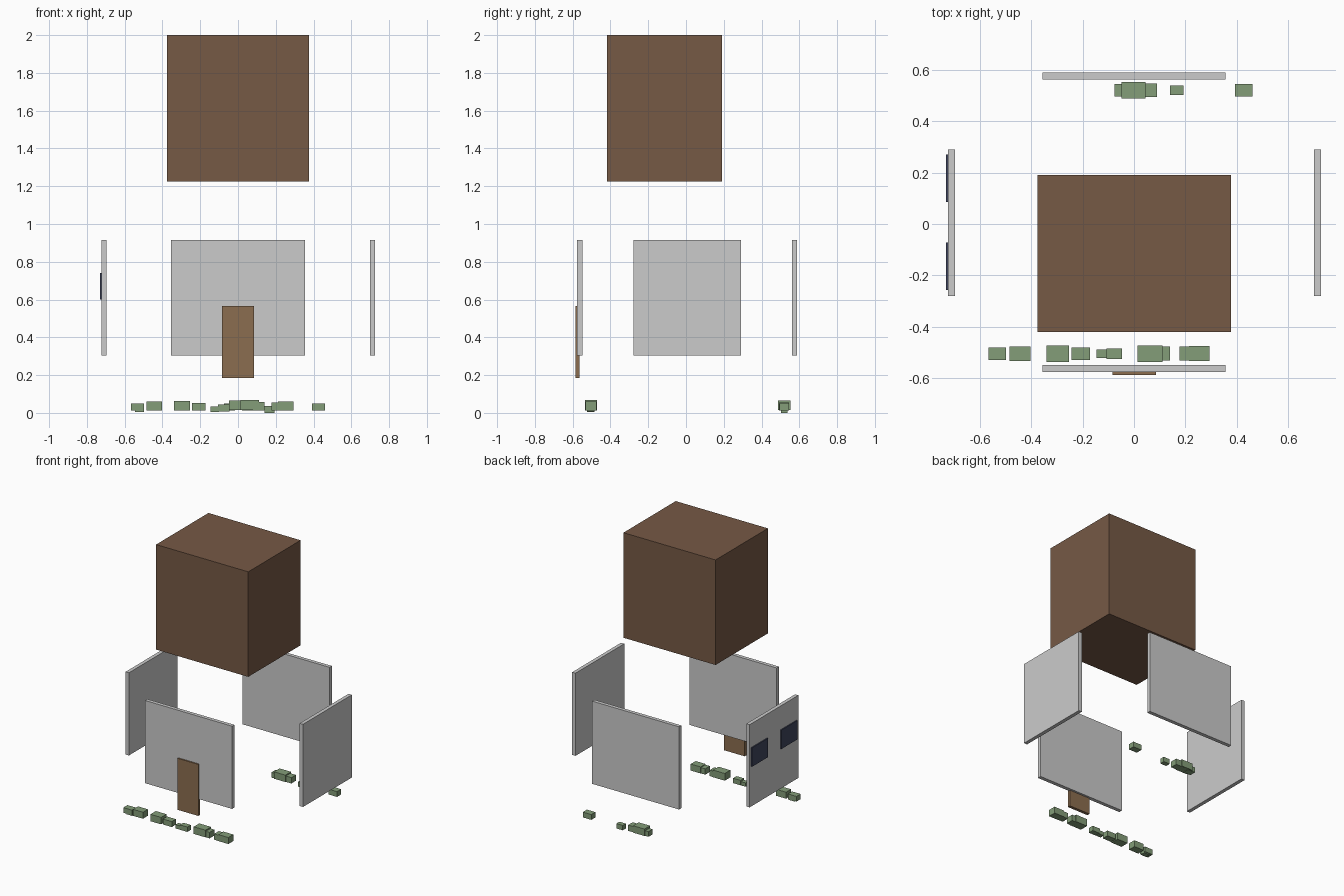
import bpy


def material(name, rgb):
    m = bpy.data.materials.new(name)
    m.diffuse_color = (*rgb, 1)
    return m


BROWN = material("roof_brown", (0.18, 0.10, 0.06))
WOOD = material("door_wood", (0.26, 0.155, 0.08))
GLASS = material("window_dark", (0.05, 0.06, 0.11))
GREEN = material("bush_green", (0.23, 0.34, 0.19))


def box(name, x, y, z, mat=None):
    """Axis-aligned box from (min, max) ranges."""
    bpy.ops.mesh.primitive_cube_add(size=1, location=[sum(r) / 2 for r in (x, y, z)])
    ob = bpy.context.object
    ob.name = name
    ob.scale = [r[1] - r[0] for r in (x, y, z)]
    bpy.ops.object.transform_apply(location=False, rotation=False, scale=True)
    if mat:
        ob.data.materials.append(mat)
    return ob


# Roof block floating above the walls
box("roof_block", (-0.375, 0.377), (-0.419, 0.191), (1.225, 2.0), BROWN)

# Four separated wall panels
WALL_Z = (0.305, 0.915)
box("front_wall", (-0.355, 0.355), (-0.576, -0.549), WALL_Z)
box("back_wall", (-0.355, 0.355), (0.561, 0.588), WALL_Z)
box("left_wall", (-0.722, -0.695), (-0.279, 0.29), WALL_Z)
box("right_wall", (0.699, 0.726), (-0.279, 0.29), WALL_Z)

# Door on the front, two windows on the left wall
box("door", (-0.084, 0.086), (-0.586, -0.564), (0.185, 0.565), WOOD)
for i, y in enumerate(((-0.257, -0.071), (0.085, 0.271))):
    box(f"window_{i + 1}", (-0.73, -0.71), y, (0.60, 0.74), GLASS)

# Bush rows: x range, depth, z range
front_bushes = [
    (-0.566, -0.497, 0.048, 0.012, 0.05), (-0.545, -0.498, 0.038, 0.005, 0.035),
    (-0.484, -0.403, 0.057, 0.013, 0.061), (-0.340, -0.253, 0.063, 0.013, 0.064),
    (-0.243, -0.171, 0.048, 0.012, 0.052), (-0.145, -0.100, 0.033, 0.006, 0.034),
    (-0.107, -0.046, 0.041, 0.008, 0.044), (0.014, 0.110, 0.064, 0.014, 0.067),
    (0.080, 0.140, 0.055, 0.013, 0.057), (0.177, 0.245, 0.054, 0.013, 0.056),
    (0.213, 0.294, 0.058, 0.013, 0.061),
]
back_bushes = [
    (-0.075, -0.015, 0.048, 0.012, 0.05), (-0.048, 0.045, 0.065, 0.014, 0.065),
    (0.020, 0.090, 0.053, 0.013, 0.056), (0.140, 0.192, 0.036, 0.0, 0.036),
    (0.392, 0.461, 0.048, 0.012, 0.051),
]
for side, yc, row in (("front", -0.504, front_bushes), ("back", 0.52, back_bushes)):
    for i, (x0, x1, d, z0, z1) in enumerate(row):
        box(f"{side}_bush_{i + 1}", (x0, x1), (yc - d / 2, yc + d / 2), (z0, z1), GREEN)
